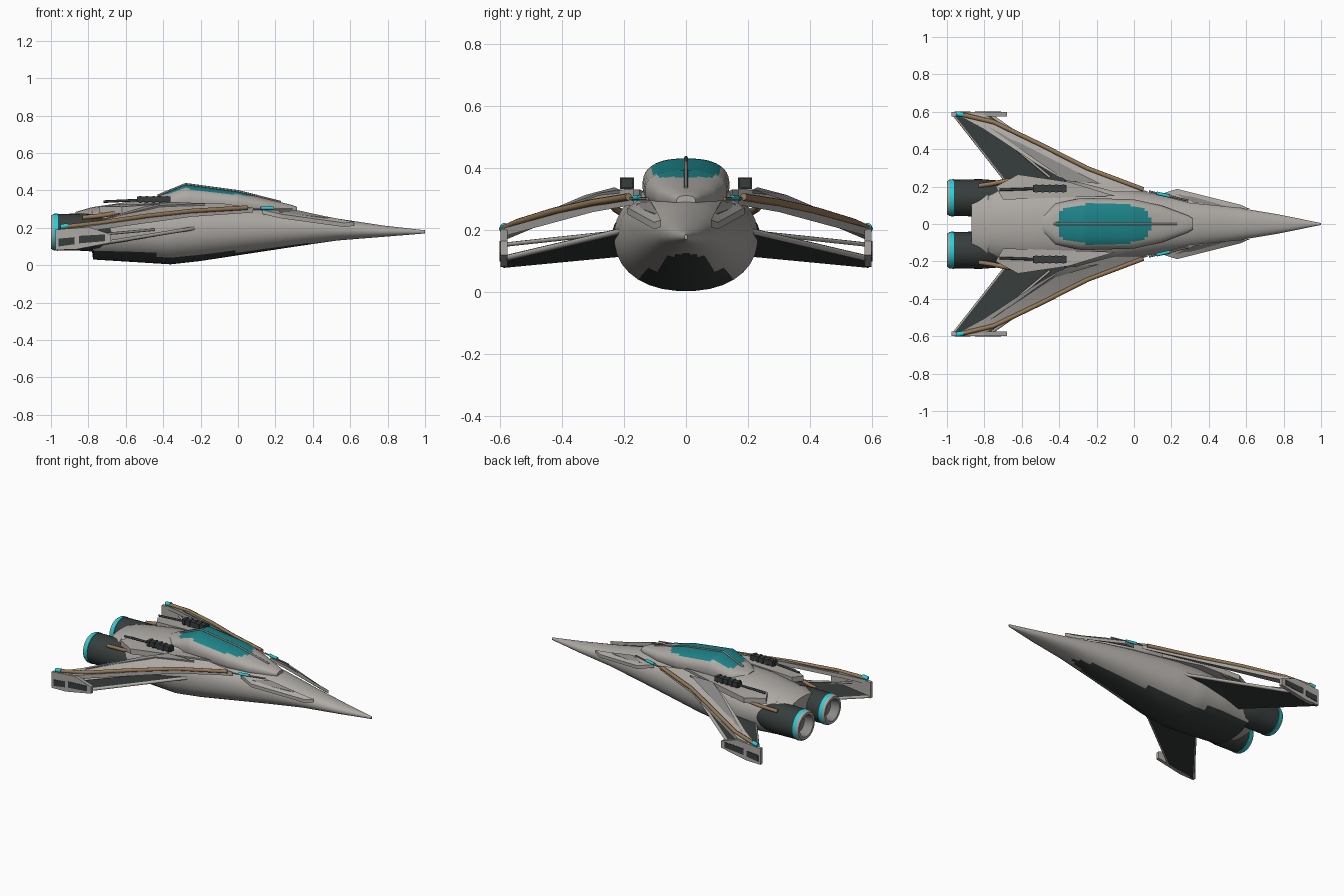
import bpy, bmesh, math
from mathutils import Vector

cube = bpy.data.objects.get("Cube")
if cube:
    bpy.data.objects.remove(cube)


def material(name, r, g, b):
    m = bpy.data.materials.new(name)
    m.use_nodes = True
    m.diffuse_color = (r, g, b, 1)
    m.node_tree.nodes["Principled BSDF"].inputs["Base Color"].default_value = (r, g, b, 1)
    return m


HULL = material("hull grey", .42, .40, .375)
TRIM = material("trim grey", .25, .245, .235)
DARK = material("dark panel", .038, .047, .046)
GLASS = material("canopy teal", .012, .23, .25)
GLOW = material("glow cyan", .02, .62, .70)
PIPE = material("pipe tan", .30, .19, .095)


def finish(name, bm, mats, angle=35):
    bmesh.ops.recalc_face_normals(bm, faces=bm.faces)
    me = bpy.data.meshes.new(name)
    bm.to_mesh(me)
    bm.free()
    for m in mats:
        me.materials.append(m)
    ob = bpy.data.objects.new(name, me)
    bpy.context.collection.objects.link(ob)
    bpy.ops.object.select_all(action="DESELECT")
    ob.select_set(True)
    bpy.context.view_layer.objects.active = ob
    bpy.ops.object.shade_smooth_by_angle(angle=math.radians(angle))
    return ob


def loft(name, sections, mats, rule=None, power=2.2, sides=32, step=.04):
    """Skin rounded sections (x, half width, bottom, top), finely spaced along x."""
    rows = []
    for a, b in zip(sections, sections[1:]):
        n = max(1, round(abs(a[0] - b[0]) / step))
        rows += [[p + (q - p) * i / n for p, q in zip(a, b)] for i in range(n)]
    rows.append(sections[-1])
    bm = bmesh.new()
    rings = []
    for x, w, lo, hi in rows:
        ring = []
        for i in range(sides):
            t = math.tau * (i + .5) / sides
            c, s = math.cos(t), math.sin(t)
            y = w * math.copysign(abs(c) ** (2 / power), c)
            z = (lo + hi) / 2 + (hi - lo) / 2 * math.copysign(abs(s) ** (2 / power), s)
            ring.append(bm.verts.new((x, y, z)))
        rings.append(ring)
    for r, q in zip(rings, rings[1:]):
        for i in range(sides):
            j = (i + 1) % sides
            bm.faces.new((r[i], r[j], q[j], q[i]))
    bm.faces.new(rings[0])
    bm.faces.new(rings[-1])
    if rule:
        for f in bm.faces:
            f.material_index = int(rule(f.calc_center_median()))
    return finish(name, bm, mats)


def plate(name, pts, side, thick, mat, axis=(0, 0, 1)):
    """Polygon slab centred on its outline, placed on one side."""
    bm = bmesh.new()
    d = Vector(axis) * thick / 2
    pts = [Vector((x, y * side, z)) for x, y, z in pts]
    top = [bm.verts.new(p + d) for p in pts]
    low = [bm.verts.new(p - d) for p in pts]
    for i in range(len(pts)):
        j = (i + 1) % len(pts)
        bm.faces.new((top[i], top[j], low[j], low[i]))
    caps = [bm.faces.new(top), bm.faces.new(low)]
    bmesh.ops.triangulate(bm, faces=caps)
    return finish(name, bm, [mat], 20)


def tube(name, pts, side, radius, mat):
    cu = bpy.data.curves.new(name, "CURVE")
    cu.dimensions = "3D"
    cu.bevel_depth = radius
    cu.bevel_resolution = 2
    cu.use_fill_caps = True
    sp = cu.splines.new("POLY")
    sp.points.add(len(pts) - 1)
    for p, (x, y, z) in zip(sp.points, pts):
        p.co = (x, y * side, z, 1)
    cu.materials.append(mat)
    ob = bpy.data.objects.new(name, cu)
    bpy.context.collection.objects.link(ob)
    return ob


def lathe(name, profile, y, z, mats, bands, sides=28):
    """Spin an (x, radius) profile about the x direction; bands gives a colour per strip."""
    bm = bmesh.new()
    rings = [[bm.verts.new((x, y + r * math.cos(math.tau * i / sides),
                            z + r * math.sin(math.tau * i / sides)))
              for i in range(sides)] for x, r in profile]
    for k, (a, b) in enumerate(zip(rings, rings[1:])):
        for i in range(sides):
            j = (i + 1) % sides
            bm.faces.new((a[i], a[j], b[j], b[i])).material_index = bands[k]
    bm.faces.new(rings[-1]).material_index = bands[-1]
    return finish(name, bm, mats)


def box(name, x0, x1, y, z, w, h, side, mat):
    pts = [(x0, y - w, z), (x1, y - w, z), (x1, y + w, z), (x0, y + w, z)]
    return plate(name, pts, side, h, mat)


# Fuselage with a dark belly
loft("fuselage", [
    (1, .005, .17, .187), (.78, .05, .152, .212), (.53, .092, .132, .25),
    (.31, .13, .1, .292), (.1, .165, .068, .32), (-.2, .215, .022, .348),
    (-.36, .232, .004, .355), (-.55, .23, .016, .345), (-.775, .205, .03, .312),
    (-.78, .205, .072, .311), (-.87, .18, .085, .285)],
    [HULL, DARK], lambda c: -.785 < c.x < .5 and c.z < .125
    and abs(c.y) < .03 + (.5 - c.x) * .15 and c.z < .075 + max(0, c.x) * .12)

# Canopy housing with glass
loft("canopy_housing", [
    (.315, .03, .28, .312), (.29, .045, .27, .322), (.15, .098, .26, .357),
    (0, .132, .26, .394), (-.28, .14, .26, .432), (-.42, .11, .27, .373),
    (-.49, .05, .28, .352)],
    [HULL, GLASS], lambda c: c.z > .345
    and abs((c.x + .16) / .25) ** 3 + abs(c.y / .108) ** 3 < 1, 2.5, 40, .02)
tube("canopy_spine", [(.23, 0, .338), (0, 0, .396), (-.28, 0, .434), (-.43, 0, .372)],
     1, .006, TRIM)

for side, tag in ((-1, "front"), (1, "back")):
    # Nose strakes with a sensor rod and light
    plate(tag + "_strake", [(.62, .08, .222), (.57, .103, .215), (.23, .188, .262),
                            (.13, .155, .285), (.3, .11, .28)], side, .022, HULL)
    plate(tag + "_strake_panel", [(.52, .088, .246), (.3, .15, .268), (.22, .16, .283),
                                  (.32, .115, .29)], side, .008, TRIM)
    tube(tag + "_sensor_rod", [(.29, .125, .302), (.08, .175, .302)], side, .005, TRIM)
    tube(tag + "_sensor_light", [(.19, .149, .305), (.12, .165, .305)], side, .009, GLOW)

    # Upper wing arm and its leading edge pipe
    plate(tag + "_upper_wing", [
        (.08, .17, .295), (-.25, .3, .272), (-.8, .585, .195), (-.96, .592, .178),
        (-.8, .505, .215), (-.52, .32, .29), (-.4, .25, .315), (-.1, .17, .32)],
        side, .026, HULL)
    plate(tag + "_wing_rib", [(-.18, .215, .322), (-.42, .285, .31), (-.78, .52, .222),
                              (-.5, .325, .305), (-.36, .23, .33)], side, .018, TRIM)
    tube(tag + "_wing_pipe", [(.05, .185, .308), (-.25, .298, .29), (-.5, .425, .262),
                              (-.75, .545, .225), (-.93, .588, .205)], side, .012, PIPE)
    tube(tag + "_pipe_light", [(-.91, .585, .212), (-.95, .59, .205)], side, .013, GLOW)

    # Lower wing blade with trim along the trailing and leading edges
    root_front, tip_front = (-.22, .2, .2), (-.76, .575, .112)
    tip_rear, root_rear = (-.965, .588, .088), (-.66, .2, .125)
    plate(tag + "_lower_wing", [root_front, tip_front, tip_rear, root_rear],
          side, .018, DARK)
    tube(tag + "_trailing_trim", [tip_rear, root_rear], side, .009, HULL)
    tube(tag + "_leading_trim", [root_front, tip_front], side, .01, HULL)
    tube(tag + "_wing_strut", [(-.45, .25, .19), (-.84, .575, .155)], side, .007, HULL)

    # Wing tip plate with dark panels
    plate(tag + "_wing_tip", [
        (-.975, .587, .082), (-.87, .587, .084), (-.68, .587, .12), (-.68, .587, .165),
        (-.8, .587, .205), (-.975, .587, .19)], side, .022, HULL, (0, 1, 0))
    for k, (a, b, lo, hi) in enumerate(((-.96, -.875, .1, .15), (-.85, -.71, .117, .165))):
        plate(f"{tag}_tip_panel_{k}", [(a, .598, lo), (b, .598, lo + .012),
                                       (b, .598, hi), (a, .598, hi - .008)],
              side, .006, DARK, (0, 1, 0))

    # Shoulder fairing between the hull and the wing
    plate(tag + "_shoulder", [(-.1, .15, .315), (-.35, .225, .315), (-.62, .265, .295),
                              (-.74, .2, .298), (-.7, .13, .305)], side, .035, HULL)

    # Shoulder gun
    box(tag + "_gun_body", -.54, -.36, .19, .352, .018, .03, side, DARK)
    box(tag + "_gun_mount", -.5, -.42, .188, .325, .01, .05, side, TRIM)
    tube(tag + "_gun_barrel", [(-.72, .182, .34), (-.5, .19, .35)], side, .007, DARK)
    for k in range(5):
        x = -.53 + k * .036
        box(f"{tag}_gun_fin_{k}", x, x + .014, .19, .352, .022, .037, side, DARK)

    # Engine with a glowing ring and an open nozzle
    lathe(tag + "_engine", [
        (-.66, .07), (-.74, .094), (-.82, .1), (-.962, .097), (-.963, .1), (-.986, .098),
        (-1, .088), (-1, .072), (-.94, .062)], side * .14, .177,
        [DARK, GLOW, HULL, TRIM], [0, 0, 0, 1, 1, 2, 2, 3, 3])
    tube(tag + "_engine_pipe", [(-.51, .238, .29), (-.62, .24, .287), (-.7, .228, .27),
                                (-.76, .215, .262), (-.83, .205, .255)], side, .012, PIPE)
